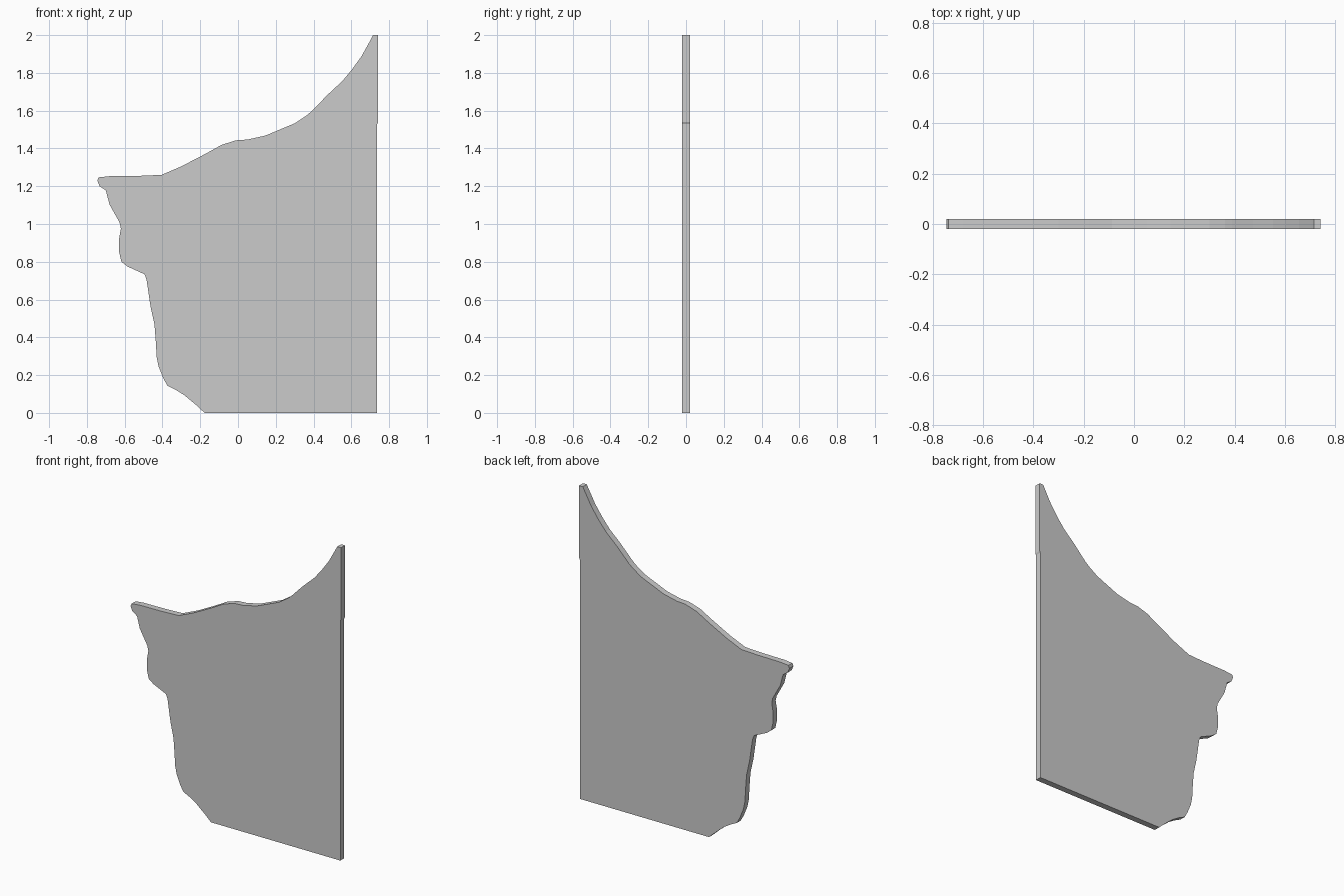
import bpy, bmesh

# Outline in the x-z plane: straight base and right edge, ragged top and left edge
straight = [(-0.177, 0), (0.737, 0), (0.737, 1.53), (0.742, 1.54), (0.742, 2.0)]
top_edge = [(0.715, 2.0), (0.702, 1.975), (0.655, 1.89), (0.605, 1.82), (0.553, 1.757),
            (0.474, 1.684), (0.39, 1.597), (0.362, 1.574), (0.30, 1.533), (0.145, 1.468),
            (0.05, 1.447), (-0.01, 1.443), (-0.087, 1.419), (-0.177, 1.369),
            (-0.30, 1.305), (-0.405, 1.26)]
left_edge = [(-0.52, 1.255), (-0.68, 1.253), (-0.738, 1.247), (-0.745, 1.23), (-0.733, 1.20),
             (-0.70, 1.178), (-0.68, 1.103), (-0.627, 1.008), (-0.62, 0.976), (-0.63, 0.918),
             (-0.63, 0.854), (-0.617, 0.80), (-0.585, 0.775), (-0.495, 0.734),
             (-0.484, 0.705), (-0.463, 0.562), (-0.442, 0.467), (-0.434, 0.36),
             (-0.431, 0.297), (-0.42, 0.244), (-0.394, 0.18), (-0.373, 0.143),
             (-0.33, 0.122), (-0.283, 0.093), (-0.22, 0.04)]
half_thickness = 0.02

# Broken flat panel: extrude the outline through its thickness
bm = bmesh.new()
face = bm.faces.new([bm.verts.new((x, -half_thickness, z))
                     for x, z in straight + top_edge + left_edge])
result = bmesh.ops.extrude_face_region(bm, geom=[face], use_keep_orig=True)
moved = [g for g in result["geom"] if isinstance(g, bmesh.types.BMVert)]
bmesh.ops.translate(bm, verts=moved, vec=(0, 2 * half_thickness, 0))
bmesh.ops.recalc_face_normals(bm, faces=bm.faces)

mesh = bpy.data.meshes.new("broken_panel")
bm.to_mesh(mesh)
bm.free()
panel = bpy.data.objects.new("broken_panel", mesh)
bpy.context.collection.objects.link(panel)
